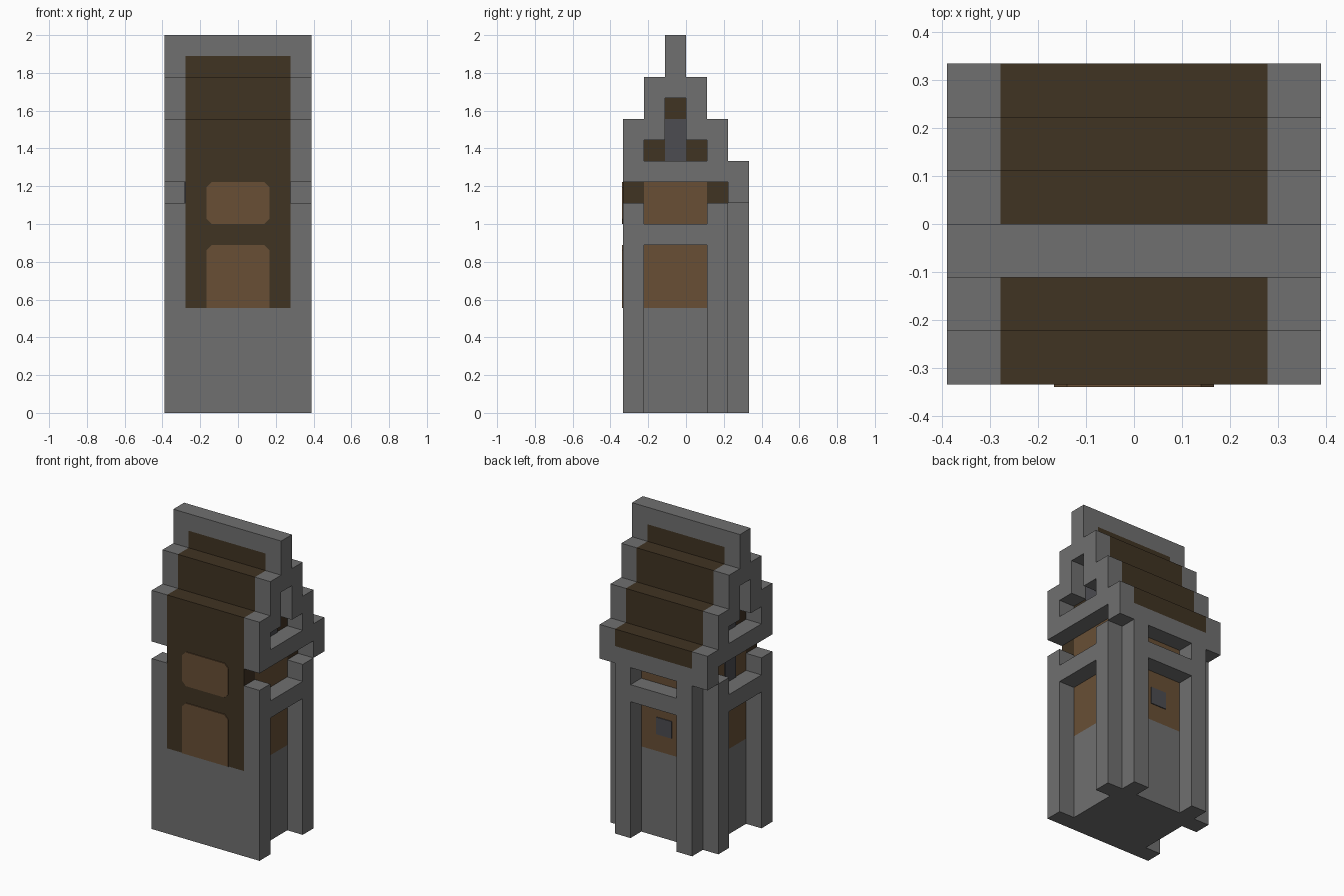
import bpy
import bmesh

cube = bpy.data.objects.get("Cube")
if cube:
    bpy.data.objects.remove(cube, do_unlink=True)

U = 1 / 9      # size of one building block
T = 0.05       # thickness of painted plates, in blocks


def material(name, rgb):
    m = bpy.data.materials.new(name)
    m.use_nodes = True
    m.diffuse_color = (*rgb, 1)
    m.node_tree.nodes["Principled BSDF"].inputs["Base Color"].default_value = (*rgb, 1)
    return m


STONE = material("stone_grey", (0.16, 0.16, 0.16))
DARK = material("dark_wood", (0.051, 0.033, 0.016))
LIGHT = material("light_wood", (0.138, 0.078, 0.036))
GLASS = material("blue_grey_glass", (0.072, 0.072, 0.082))


def prism(name, outline, axis, start, end, mat):
    """Extrude an outline of blocks along x or y; outline holds the other two axes."""
    def place(p, d):
        return (d * U, p[0] * U, p[1] * U) if axis == "x" else (p[0] * U, d * U, p[1] * U)
    bm = bmesh.new()
    rings = [[bm.verts.new(place(p, d)) for p in outline] for d in (start, end)]
    for ring in rings:
        bm.faces.new(ring)
    n = len(outline)
    for i in range(n):
        j = (i + 1) % n
        bm.faces.new((rings[0][i], rings[0][j], rings[1][j], rings[1][i]))
    bmesh.ops.recalc_face_normals(bm, faces=bm.faces)
    mesh = bpy.data.meshes.new(name)
    bm.to_mesh(mesh)
    bm.free()
    mesh.materials.append(mat)
    ob = bpy.data.objects.new(name, mesh)
    bpy.context.collection.objects.link(ob)
    return ob


def box(name, x, y, z, mat):
    outline = [(y[0], z[0]), (y[1], z[0]), (y[1], z[1]), (y[0], z[1])]
    return prism(name, outline, "x", x[0], x[1], mat)


def mirrored(x, side):
    return tuple(sorted((x[0] * side, x[1] * side)))


INNER = (-2.5, 2.5)
OUTER = (2.5, 3.5)
DOOR = (-1.5, 1.5)

# Core walls
box("core_base", INNER, (-2, 2), (0, 5), STONE)
box("core_wood", INNER, (-2, 2), (5, 10), LIGHT)
box("core_wood_top", INNER, (-2, 1), (10, 11), LIGHT)
box("core_back_top", INNER, (1, 2), (10, 11), DARK)
box("front_wall_base", INNER, (-3, -2), (0, 5), STONE)
box("front_wall_wood", INNER, (-3, -2), (5, 11), DARK)

# Front panels with clipped corners
c = 0.25
prism("front_lower_panel",
      [(-1.5, 5), (1.5, 5), (1.5, 8 - c), (1.5 - c, 8), (c - 1.5, 8), (-1.5, 8 - c)],
      "y", -3 - T, -3, LIGHT)
prism("front_upper_panel",
      [(c - 1.5, 9), (1.5 - c, 9), (1.5, 9 + c), (1.5, 11 - c),
       (1.5 - c, 11), (c - 1.5, 11), (-1.5, 11 - c), (-1.5, 9 + c)],
      "y", -3 - T, -3, LIGHT)

# Stepped roof: front slope, ridge, back slope
front_steps = [(-3, 11), (-3, 14), (-2, 14), (-2, 16), (-1, 16)]
back_steps = [(0, 16), (1, 16), (1, 14), (2, 14), (2, 12), (3, 12)]
prism("roof", front_steps + [(-1, 17), (0, 17)] + back_steps + [(3, 11)],
      "x", *INNER, DARK)
box("ridge_cap", INNER, (-1, 0), (17, 18), STONE)
box("back_eave", INNER, (2, 3), (10, 11), STONE)
gable = front_steps + [(-1, 18), (0, 18)] + back_steps + [(3, 10), (2, 10), (2, 11)]
opening = [(-2, 12), (1, 12), (1, 13), (0, 13), (0, 15), (-1, 15), (-1, 13), (-2, 13)]

for side, label in ((1, "left"), (-1, "right")):
    outer = mirrored(OUTER, side)

    # Gable end with a T-shaped opening
    end = prism(label + "_gable", gable, "x", *outer, STONE)
    cutter = prism(label + "_gable_cutter", opening, "x", outer[0] - 0.5, outer[1] + 0.5, STONE)
    cutter.hide_render = True
    cutter.hide_viewport = True
    cut = end.modifiers.new("opening", "BOOLEAN")
    cut.operation = "DIFFERENCE"
    cut.solver = "EXACT"
    cut.object = cutter
    box(label + "_gable_window", mirrored((2.5, 2.5 + T), side), (-1, 0), (12, 14), GLASS)

    # Posts and side beam
    box(label + "_front_post", outer, (-3, -2), (0, 10), STONE)
    box(label + "_corner_post", outer, (1, 2), (0, 10), STONE)
    box(label + "_back_post", mirrored((1.5, 2.5), side), (2, 3), (0, 10), STONE)
    box(label + "_side_beam", outer, (-2, 1), (8, 9), STONE)

# Back beam and small windows
box("back_beam", DOOR, (2, 3), (8, 9), STONE)
box("back_window", (-0.5, 0.5), (2, 2 + T), (6, 7), GLASS)
box("right_side_window", (-2.5 - T, -2.5), (-1, 0), (9, 11), GLASS)
